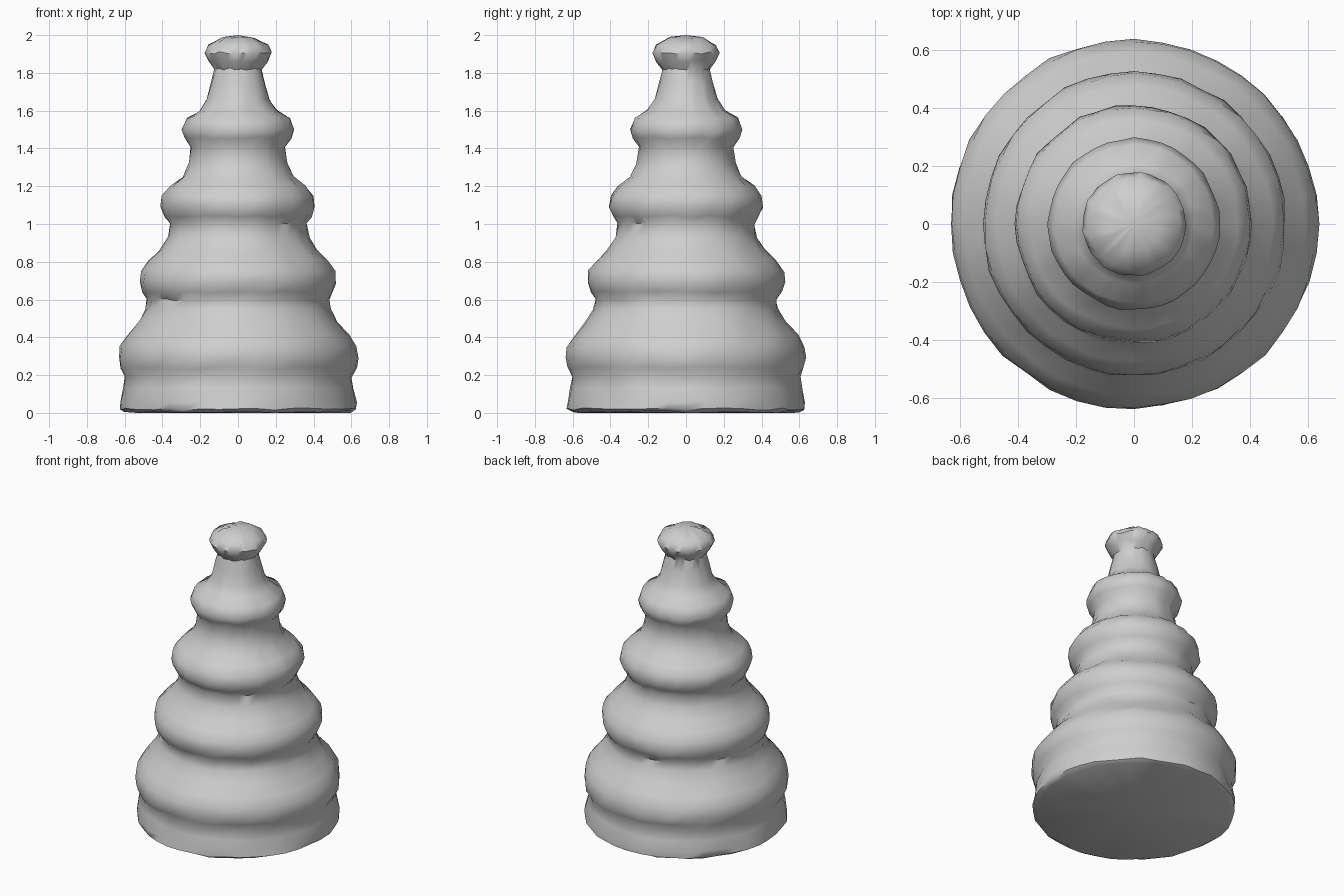
import bpy, bmesh, math, random

if "Cube" in bpy.data.objects:
    bpy.data.objects.remove(bpy.data.objects["Cube"])

random.seed(4)
SIDES = 40

# Radius and height of the tiered outline, from base to tip
PROFILE = [
    (0.60, 0.005), (0.628, 0.02), (0.625, 0.06), (0.612, 0.13), (0.602, 0.19),
    (0.625, 0.24), (0.635, 0.29), (0.628, 0.35), (0.59, 0.41), (0.53, 0.48),
    (0.49, 0.55), (0.48, 0.60), (0.505, 0.64), (0.522, 0.69), (0.515, 0.75),
    (0.475, 0.805), (0.42, 0.86), (0.375, 0.93), (0.36, 1.00), (0.385, 1.04),
    (0.408, 1.09), (0.40, 1.15), (0.36, 1.20), (0.295, 1.25), (0.262, 1.32),
    (0.25, 1.41), (0.282, 1.455), (0.295, 1.50), (0.272, 1.56), (0.205, 1.60),
    (0.165, 1.66), (0.143, 1.75), (0.125, 1.82), (0.155, 1.86), (0.178, 1.905),
    (0.16, 1.945), (0.09, 1.985),
]

grey = bpy.data.materials.new("plain grey")
grey.diffuse_color = (0.62, 0.62, 0.62, 1)
grey.use_nodes = True
grey.node_tree.nodes["Principled BSDF"].inputs["Base Color"].default_value = grey.diffuse_color

# Turned body with a slightly worn, uneven surface
bm = bmesh.new()
rings = []
for r, z in PROFILE:
    ring = []
    for i in range(SIDES):
        a = 2 * math.pi * i / SIDES
        rr = r + random.uniform(-0.006, 0.006) * min(1, r / 0.4)
        zz = max(0, z + random.uniform(-0.006, 0.006))
        ring.append(bm.verts.new((rr * math.cos(a), rr * math.sin(a), zz)))
    rings.append(ring)
for low, high in zip(rings, rings[1:]):
    for i in range(SIDES):
        j = (i + 1) % SIDES
        bm.faces.new((low[i], low[j], high[j], high[i]))

# Rounded tip and closed flat base
tip = bm.verts.new((0, 0, 2.0))
foot = bm.verts.new((0, 0, 0.0))
for i in range(SIDES):
    j = (i + 1) % SIDES
    bm.faces.new((rings[-1][i], rings[-1][j], tip))
    bm.faces.new((rings[0][j], rings[0][i], foot))
bmesh.ops.recalc_face_normals(bm, faces=bm.faces)

mesh = bpy.data.meshes.new("tiered_body")
bm.to_mesh(mesh)
bm.free()
mesh.materials.append(grey)
body = bpy.data.objects.new("tiered_body", mesh)
bpy.context.collection.objects.link(body)
bpy.context.view_layer.objects.active = body
body.select_set(True)
bpy.ops.object.shade_smooth_by_angle(angle=math.radians(50))
